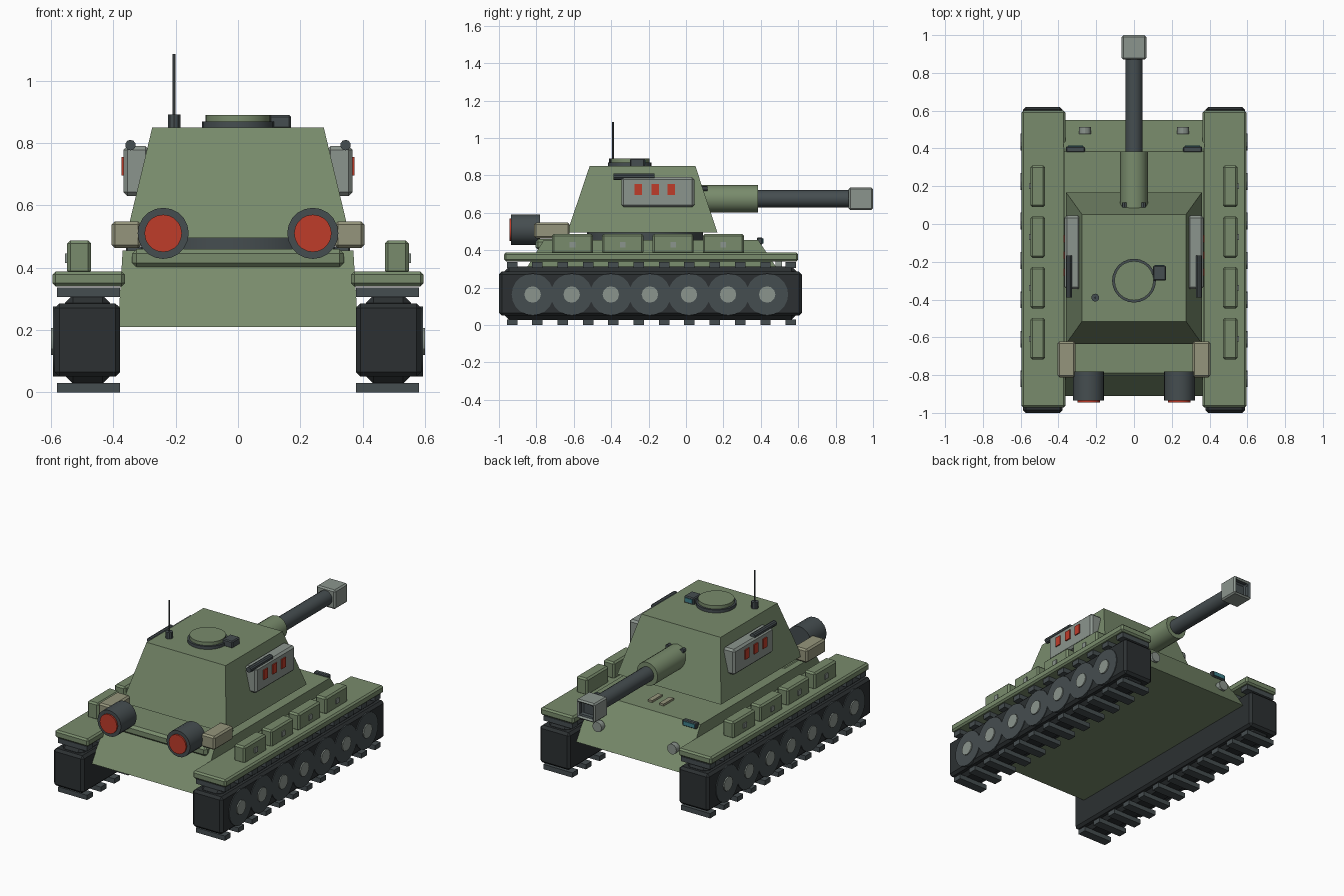
import bpy, bmesh
from math import radians
from mathutils import Matrix

if "Cube" in bpy.data.objects:
    bpy.data.objects.remove(bpy.data.objects["Cube"])


def material(name, rgb):
    m = bpy.data.materials.new(name)
    m.diffuse_color = (*rgb, 1)
    m.use_nodes = True
    m.node_tree.nodes["Principled BSDF"].inputs["Base Color"].default_value = m.diffuse_color
    return m


GREEN = material("green", (0.19, 0.26, 0.15))
DARK = material("dark_metal", (0.06, 0.075, 0.08))
RUBBER = material("track_rubber", (0.025, 0.03, 0.032))
GREY = material("light_metal", (0.26, 0.30, 0.27))
RED = material("red_glow", (0.52, 0.045, 0.023))
BEIGE = material("canvas", (0.30, 0.30, 0.20))
TEAL = material("glass", (0.05, 0.22, 0.26))


def finish(name, bm, mat, bevel=0):
    bmesh.ops.recalc_face_normals(bm, faces=bm.faces)
    me = bpy.data.meshes.new(name)
    bm.to_mesh(me)
    bm.free()
    ob = bpy.data.objects.new(name, me)
    bpy.context.collection.objects.link(ob)
    me.materials.append(mat)
    if bevel:
        mod = ob.modifiers.new("bevel", 'BEVEL')
        mod.width = bevel
        mod.segments = 1
        mod.limit_method = 'ANGLE'
    return ob


def frustum(name, mat, low, high, bevel=0):
    """Block between two rectangles given as (half_x, y0, y1, z)."""
    bm = bmesh.new()
    rings = []
    for hx, y0, y1, z in (low, high):
        rings.append([bm.verts.new((x, y, z)) for x, y in
                      ((-hx, y0), (hx, y0), (hx, y1), (-hx, y1))])
    a, b = rings
    bm.faces.new(a[::-1])
    bm.faces.new(b)
    for i in range(4):
        j = (i + 1) % 4
        bm.faces.new((a[i], a[j], b[j], b[i]))
    return finish(name, bm, mat, bevel)


def box(name, mat, x, y, z, bevel=0):
    """Box from (min, max) ranges on each axis."""
    bm = bmesh.new()
    bmesh.ops.create_cube(bm, size=1)
    for v in bm.verts:
        v.co = [(r[0] + r[1]) / 2 + c * (r[1] - r[0]) for r, c in zip((x, y, z), v.co)]
    return finish(name, bm, mat, bevel)


def cyl(name, mat, axis, center, r, length, sides=20, r2=None):
    bm = bmesh.new()
    rot = {'x': Matrix.Rotation(radians(90), 4, 'Y'),
           'y': Matrix.Rotation(radians(-90), 4, 'X'),
           'z': Matrix.Identity(4)}[axis]
    bmesh.ops.create_cone(bm, cap_ends=True, segments=sides, radius1=r,
                          radius2=r if r2 is None else r2, depth=length,
                          matrix=Matrix.Translation(center) @ rot)
    ob = finish(name, bm, mat)
    for o in bpy.context.selected_objects:
        o.select_set(False)
    ob.select_set(True)
    bpy.context.view_layer.objects.active = ob
    bpy.ops.object.shade_smooth_by_angle(angle=radians(30))
    return ob


def side(s, a, b):
    return (a, b) if s > 0 else (-b, -a)


# Hull, engine deck and turret
frustum("hull", GREEN, (0.385, -0.91, 0.55, 0.21), (0.37, -0.76, 0.385, 0.455))
box("engine_deck", GREEN, (-0.34, 0.34), (-0.805, -0.5), (0.40, 0.46), 0.015)
cyl("turret_ring", DARK, 'z', (0, -0.22, 0.475), 0.31, 0.05, 32)
frustum("turret", GREEN, (0.36, -0.635, 0.168, 0.495), (0.275, -0.515, 0.05, 0.85))

# Gun
cyl("gun_sleeve", GREEN, 'y', (0, 0.192, 0.675), 0.073, 0.386, 16)
cyl("gun_barrel", DARK, 'y', (0, 0.60, 0.675), 0.046, 0.58, 16)
muzzle = box("muzzle_brake", GREY, (-0.065, 0.065), (0.87, 1.0), (0.615, 0.735), 0.01)
bm = bmesh.new()
bm.from_mesh(muzzle.data)
bm.faces.ensure_lookup_table()
bore = max(bm.faces, key=lambda f: f.calc_center_median().y)
bmesh.ops.inset_region(bm, faces=[bore], thickness=0.025)
for f in bmesh.ops.inset_region(bm, faces=[bore], thickness=0.001)["faces"]:
    f.material_index = 1
bmesh.ops.translate(bm, verts=bore.verts, vec=(0, -0.04, 0))
bore.material_index = 1
bm.to_mesh(muzzle.data)
bm.free()
muzzle.data.materials.append(DARK)

# Cupola, periscope and antenna
cyl("cupola_ring", DARK, 'z', (0, -0.30, 0.857), 0.116, 0.024, 24)
cyl("cupola_hatch", GREEN, 'z', (0, -0.30, 0.875), 0.104, 0.03, 24)
box("periscope", DARK, (0.10, 0.17), (-0.30, -0.22), (0.845, 0.89), 0.006)
box("periscope_glass", TEAL, (0.11, 0.16), (-0.225, -0.216), (0.858, 0.882))
cyl("antenna_base", DARK, 'z', (-0.205, -0.39, 0.868), 0.021, 0.045, 10)
cyl("antenna", DARK, 'z', (-0.205, -0.39, 0.985), 0.005, 0.20, 6)

for s, tag in ((-1, "left"), (1, "right")):
    # Track belt with pads
    box(f"track_{tag}", RUBBER, side(s, 0.378, 0.588), (-1.0, 0.62), (0.05, 0.285), 0.015)
    box(f"track_core_{tag}", RUBBER, side(s, 0.41, 0.555), (-0.97, 0.59), (0.028, 0.312), 0.025)
    for i in range(12):
        y = -0.93 + i * 0.1355
        for z in (0.0, 0.306):
            box(f"track_pad_{tag}", DARK, side(s, 0.378, 0.58),
                (y - 0.028, y + 0.028), (z, z + 0.03))

    # Road wheels
    for i in range(7):
        y = -0.82 + i * 0.209
        cyl(f"wheel_{tag}", DARK, 'x', (s * 0.575, y, 0.163), 0.112, 0.036)
        cyl(f"wheel_hub_{tag}", GREY, 'x', (s * 0.585, y, 0.163), 0.044, 0.03, 12)

    # Fender with stowage boxes
    box(f"fender_{tag}", GREEN, side(s, 0.363, 0.595), (-0.972, 0.60), (0.34, 0.388), 0.01)
    for i in range(4):
        y = 0.20 - i * 0.269
        box(f"stowage_box_{tag}", GREEN, side(s, 0.471, 0.548),
            (y - 0.11, y + 0.11), (0.38, 0.487), 0.01)
        box(f"stowage_latch_{tag}", GREY, side(s, 0.54, 0.555),
            (y - 0.015, y + 0.015), (0.415, 0.445))

    # Turret side panel with red lights and a tube
    box(f"side_panel_{tag}", GREY, side(s, 0.285, 0.367), (-0.345, 0.045), (0.63, 0.79), 0.012)
    for y in (-0.255, -0.165, -0.078):
        box(f"panel_light_{tag}", RED, side(s, 0.36, 0.374), (y - 0.02, y + 0.02), (0.695, 0.755))
    cyl(f"panel_tube_{tag}", DARK, 'y', (s * 0.345, -0.278, 0.793), 0.017, 0.22, 10)

    # Exhausts and rear bags
    cyl(f"exhaust_{tag}", DARK, 'y', (s * 0.24, -0.858, 0.51), 0.082, 0.155, 20)
    cyl(f"exhaust_glow_{tag}", RED, 'y', (s * 0.24, -0.90, 0.51), 0.06, 0.09, 20)
    box(f"rear_bag_{tag}", BEIGE, side(s, 0.31, 0.405), (-0.812, -0.622), (0.463, 0.548), 0.01)

    # Front fittings
    box(f"headlight_{tag}", DARK, side(s, 0.26, 0.36), (0.38, 0.41), (0.43, 0.468), 0.005)
    box(f"headlight_glass_{tag}", TEAL, side(s, 0.27, 0.35), (0.40, 0.415), (0.437, 0.462))
    cyl(f"tow_hook_{tag}", GREY, 'y', (s * 0.26, 0.495, 0.32), 0.032, 0.035, 12)
    cyl(f"sleeve_bolt_{tag}", DARK, 'y', (s * 0.05, 0.10, 0.728), 0.014, 0.03, 8)
    box(f"deck_slat_{tag}", BEIGE, side(s, 0.025, 0.055), (0.20, 0.30), (0.45, 0.468))
